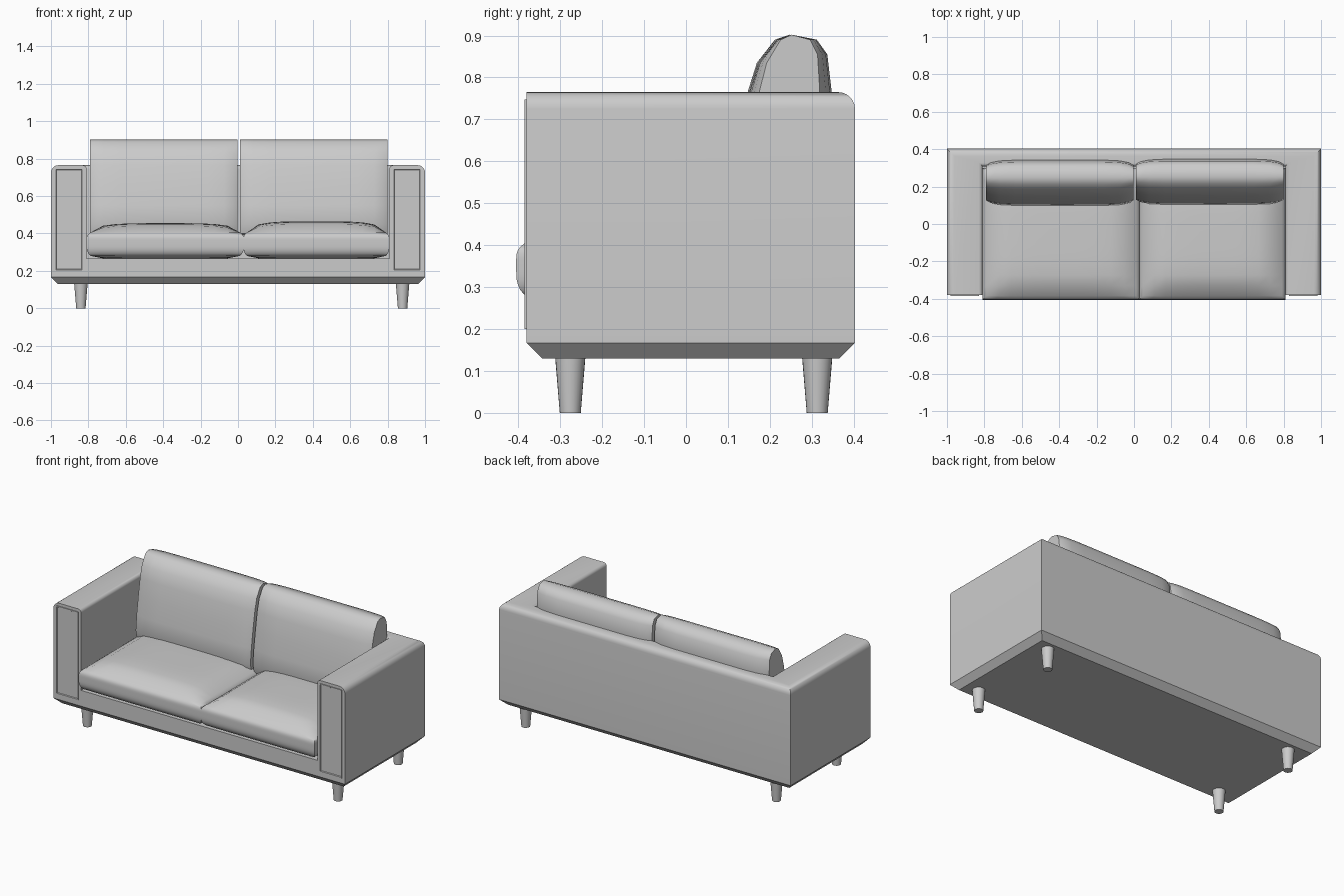
import bpy, bmesh, math

if "Cube" in bpy.data.objects:
    bpy.data.objects.remove(bpy.data.objects["Cube"])


def finish(name, bm, angle=35):
    bmesh.ops.recalc_face_normals(bm, faces=bm.faces)
    me = bpy.data.meshes.new(name)
    bm.to_mesh(me)
    bm.free()
    ob = bpy.data.objects.new(name, me)
    bpy.context.collection.objects.link(ob)
    bpy.ops.object.select_all(action='DESELECT')
    ob.select_set(True)
    bpy.context.view_layer.objects.active = ob
    bpy.ops.object.shade_smooth_by_angle(angle=math.radians(angle))
    return ob


def loft(bm, sections, closed_section=True):
    """Skin a row of equal-length closed sections and cap both ends."""
    rings = [[bm.verts.new(p) for p in s] for s in sections]
    n = len(rings[0])
    for a, b in zip(rings, rings[1:]):
        for i in range(n):
            j = (i + 1) % n
            bm.faces.new((a[i], a[j], b[j], b[i]))
    return bm.faces.new(rings[0]), bm.faces.new(rings[-1])


def rect(x0, x1, y0, y1, z):
    return [(x0, y0, z), (x1, y0, z), (x1, y1, z), (x0, y1, z)]


# Arms and back: one rounded-top profile swept round a mitred U
ARM, BACK, TOP, BOT, FRONT, REAR = 0.19, 0.095, 0.765, 0.167, -0.38, 0.403
R, r = 0.04, 0.02
profile = [(0, 0, BOT)]
for i in range(7):
    t = math.radians(15 * i)
    d = R * (1 - math.cos(t))
    profile.append((d, d, TOP - R + R * math.sin(t)))
for i in range(5):
    t = math.radians(22.5 * i)
    d = r * (1 - math.sin(t))
    profile.append((ARM - d, BACK - d, TOP - r + r * math.cos(t)))
profile.append((ARM, BACK, BOT))
bm = bmesh.new()
loft(bm, [
    [(-1 + a, FRONT, z) for a, b, z in profile],
    [(-1 + a, REAR - b, z) for a, b, z in profile],
    [(1 - a, REAR - b, z) for a, b, z in profile],
    [(1 - a, FRONT, z) for a, b, z in profile]])
finish("arms_and_back", bm)

# Chamfered base and the deck under the seat
bm = bmesh.new()
loft(bm, [rect(-0.965, 0.965, FRONT + 0.037, REAR - 0.037, 0.13),
          rect(-1, 1, FRONT, REAR, BOT)])
finish("base", bm)
bm = bmesh.new()
loft(bm, [rect(-0.81, 0.81, FRONT, 0.31, BOT),
          rect(-0.81, 0.81, FRONT, 0.31, 0.265)])
finish("seat_deck", bm)

# Framed panels on the arm fronts
for side, label in ((-1, "left"), (1, "right")):
    bm = bmesh.new()
    x0, x1 = sorted((side * 0.828, side * 0.98))

    def panel(y):
        return [(x0, y, 0.2), (x1, y, 0.2), (x1, y, 0.747), (x0, y, 0.747)]
    front, _ = loft(bm, [panel(-0.385), panel(-0.375)])
    bmesh.ops.recalc_face_normals(bm, faces=bm.faces)
    bmesh.ops.inset_region(bm, faces=[front], thickness=0.008, depth=0)
    bmesh.ops.inset_region(bm, faces=[front], thickness=0.005, depth=-0.006)
    finish(label + "_arm_panel", bm)


# Seat cushions: plump, with domed tops and bulging edges
def seat_cushion(name, x0, x1, rise):
    bm = bmesh.new()
    bmesh.ops.create_cube(bm, size=2)
    bmesh.ops.subdivide_edges(bm, edges=bm.edges[:], cuts=11, use_grid_fill=True)
    y0, y1, zc = -0.405, 0.30, 0.355
    for v in bm.verts:
        u, w, h = v.co
        dome = math.sqrt(max(0, (1 - u ** 4) * (1 - w ** 4)))
        height = 0.05 + (rise - 0.05) * dome if h > 0 else 0.075 + 0.018 * dome
        pinch = h * h * h * h
        v.co = ((x0 + x1) / 2 + (x1 - x0) / 2 * u * (1 - 0.05 * pinch),
                (y0 + y1) / 2 + (y1 - y0) / 2 * w * (1 - 0.06 * pinch),
                zc + height * h)
    finish(name, bm, 60)


seat_cushion("left_seat_cushion", -0.81, 0.032, 0.10)
seat_cushion("right_seat_cushion", 0.028, 0.81, 0.11)

# Back cushions: leaning profile lofted sideways, narrower at the ends
side_profile = [(0.25, 0.902), (0.31, 0.89), (0.335, 0.855), (0.345, 0.77),
                (0.335, 0.6), (0.30, 0.43), (0.20, 0.385), (0.12, 0.40),
                (0.102, 0.45), (0.112, 0.55), (0.13, 0.66), (0.15, 0.765),
                (0.172, 0.835), (0.215, 0.89)]


def back_cushion(name, x0, x1, dy):
    bm = bmesh.new()
    sections = []
    for f, s in ((0, 0.74), (0.03, 0.87), (0.09, 0.96), (0.2, 1),
                 (0.8, 1), (0.91, 0.96), (0.97, 0.87), (1, 0.74)):
        x = x0 + (x1 - x0) * f
        ring = []
        for y, z in side_profile:
            mid = 0.20 + 0.1 * (z - 0.4)
            ring.append((x, mid + (y - mid) * s + dy, z))
        sections.append(ring)
    loft(bm, sections)
    finish(name, bm, 50)


back_cushion("left_back_cushion", -0.79, -0.003, -0.003)
back_cushion("right_back_cushion", 0.01, 0.80, 0.002)

# Tapered legs
for x, side in ((-0.84, "left"), (0.88, "right")):
    for y, end in ((-0.276, "front"), (0.313, "rear")):
        bm = bmesh.new()
        bmesh.ops.create_cone(bm, cap_ends=True, segments=24, radius1=0.025,
                              radius2=0.036, depth=0.132)
        bmesh.ops.translate(bm, verts=bm.verts, vec=(x, y, 0.066))
        finish(f"{side}_{end}_leg", bm)
